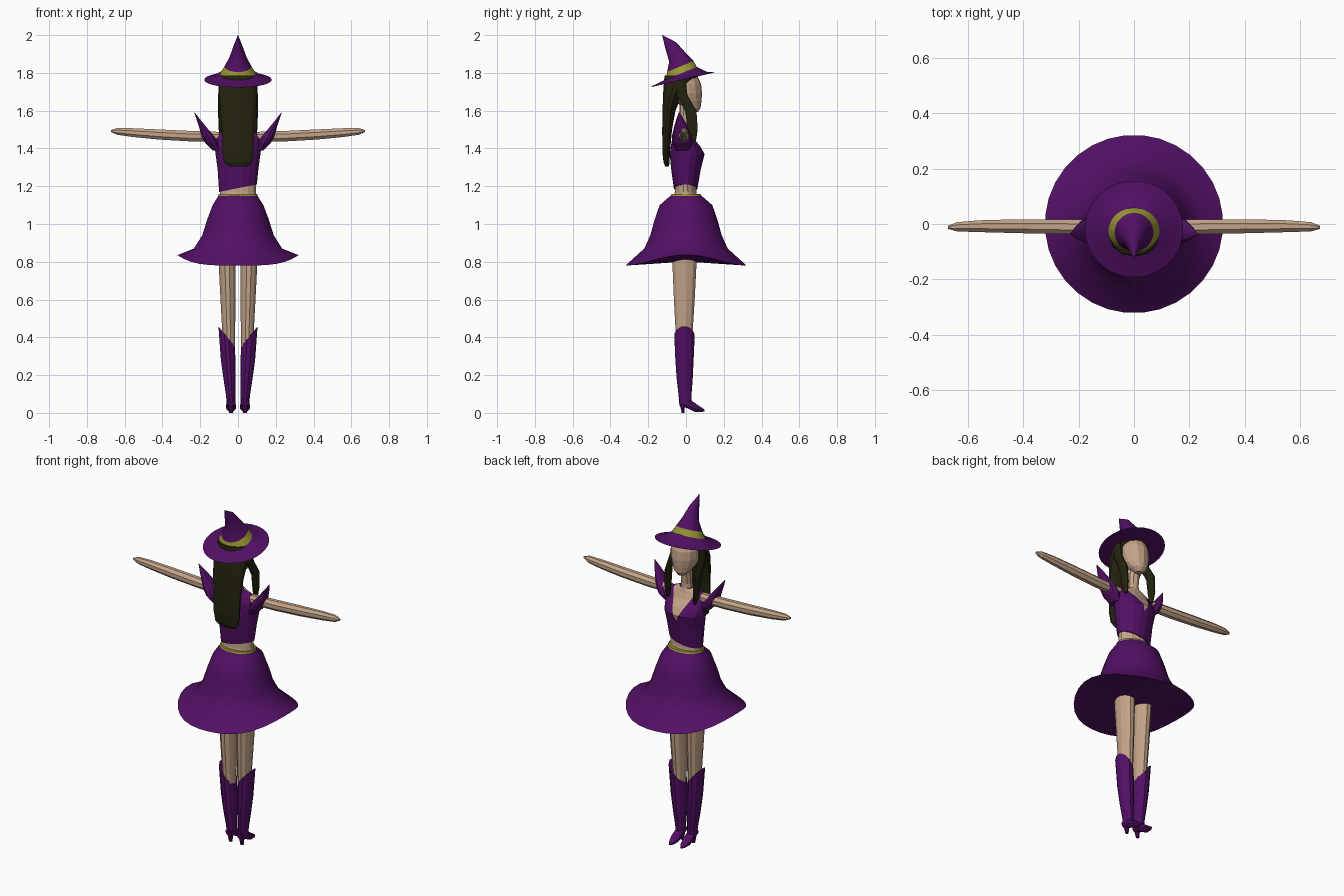
import bpy, bmesh, math
from mathutils import Vector


def material(name, rgb):
    m = bpy.data.materials.new(name)
    m.diffuse_color = (*rgb, 1)
    return m


PURPLE = material("purple cloth", (0.085, 0.005, 0.13))
SKIN = material("skin", (0.55, 0.37, 0.25))
HAIR = material("dark hair", (0.018, 0.017, 0.005))
GOLD = material("gold band", (0.32, 0.31, 0.035))


def loft(name, sections, mats, n=12, axis="z", caps=True, smooth=0, edit=None):
    """Skin ellipses (cx, cy, cz, ra, rb, slope_a, slope_b) along an axis."""
    bm = bmesh.new()
    rings = []
    for s in sections:
        cx, cy, cz, ra, rb = s[:5]
        ka, kb = (tuple(s[5:]) + (0, 0))[:2]
        ring = []
        for i in range(n):
            t = 2 * math.pi * (i + 0.5) / n
            a, b = ra * math.cos(t), rb * math.sin(t)
            off = {"z": (a, b, ka * a + kb * b), "x": (0, a, b), "y": (a, 0, b)}[axis]
            ring.append(bm.verts.new(Vector((cx, cy, cz)) + Vector(off)))
        rings.append(ring)
    for r0, r1 in zip(rings, rings[1:]):
        for i in range(n):
            j = (i + 1) % n
            bm.faces.new((r0[i], r0[j], r1[j], r1[i]))
    if caps:
        bm.faces.new(rings[0])
        bm.faces.new(rings[-1])
    if edit:
        edit(bm, rings)
    bmesh.ops.recalc_face_normals(bm, faces=bm.faces)
    me = bpy.data.meshes.new(name)
    bm.to_mesh(me)
    bm.free()
    for m in mats:
        me.materials.append(m)
    ob = bpy.data.objects.new(name, me)
    bpy.context.collection.objects.link(ob)
    if smooth:
        bpy.ops.object.select_all(action="DESELECT")
        ob.select_set(True)
        bpy.context.view_layer.objects.active = ob
        bpy.ops.object.shade_smooth_by_angle(angle=math.radians(smooth))
    return ob


# Hat: underside, brim, gold band and bent cone share one run of tilted rings
hat = [(0, -0.018, 1.765, 0.178, 0.175, 0, 0.23),
       (0, -0.02, 1.773, 0.14, 0.135, 0, 0.23),
       (0, -0.025, 1.798, 0.092, 0.083, 0, 0.40),
       (0, -0.03, 1.834, 0.070, 0.070, 0, 0.42),
       (0, -0.043, 1.880, 0.046, 0.046, 0, 0.45),
       (0, -0.079, 1.942, 0.023, 0.029, 0, 0.65),
       (0, -0.125, 2.0, 0.001, 0.001)]
loft("hat_underside", [(0, -0.018, 1.763, 0.178, 0.175, 0, 0.23),
                       (0, -0.02, 1.768, 0.1, 0.1, 0, 0.23)], [PURPLE], 32)
loft("hat_brim", hat[:3], [PURPLE], 32, caps=False, smooth=40)
loft("hat_band", hat[2:4], [GOLD], 32, caps=False, smooth=40)
loft("hat_cone", hat[3:], [PURPLE], 32, caps=False, smooth=40)

# Head and neck
loft("head", [(0, 0.042, 1.592, 0.02, 0.02), (0, 0.035, 1.615, 0.045, 0.042),
              (0, 0.01, 1.65, 0.066, 0.072), (0, 0.0, 1.69, 0.078, 0.085),
              (0, -0.005, 1.74, 0.08, 0.085), (0, -0.015, 1.785, 0.07, 0.075)],
     [SKIN], 14)
loft("neck", [(0, -0.012, 1.45, 0.042, 0.035), (0, -0.008, 1.53, 0.032, 0.03),
              (0, 0.0, 1.64, 0.034, 0.034)], [SKIN], 10)

# Hair: cap with long back fall, and a thin lock at each side
loft("back_hair", [(0, -0.022, 1.785, 0.095, 0.092), (0, -0.045, 1.745, 0.103, 0.072),
                   (0, -0.072, 1.68, 0.104, 0.05), (0, -0.09, 1.6, 0.096, 0.034),
                   (0, -0.1, 1.5, 0.088, 0.026), (0, -0.105, 1.38, 0.084, 0.02),
                   (0, -0.103, 1.325, 0.075, 0.016), (0, -0.1, 1.305, 0.05, 0.01)],
     [HAIR], 14)
for side, s in (("left", -1), ("right", 1)):
    loft(side + "_hair_lock", [(s * 0.085, -0.035, 1.775, 0.018, 0.035),
                               (s * 0.092, -0.02, 1.68, 0.014, 0.03),
                               (s * 0.095, 0.025, 1.60, 0.012, 0.033),
                               (s * 0.092, 0.036, 1.50, 0.011, 0.028),
                               (s * 0.088, 0.04, 1.44, 0.006, 0.014)], [HAIR], 8)


# Bodice, with a V neckline cut in and coloured as skin
def neckline(bm, rings):
    for s in (-1, 1):
        bmesh.ops.bisect_plane(bm, geom=bm.verts[:] + bm.edges[:] + bm.faces[:],
                               plane_co=(0, 0, 1.335), plane_no=(2.1 * s, 0, -1))
    for f in bm.faces:
        c = f.calc_center_median()
        if c.y > -0.01 and c.z > 1.335 + 2.1 * abs(c.x):
            f.material_index = 1


loft("bodice", [(0, -0.002, 1.19, 0.102, 0.063, 0.2, 0), (0, 0, 1.29, 0.11, 0.08),
                (0, 0.006, 1.37, 0.121, 0.094), (0, -0.002, 1.41, 0.126, 0.08),
                (0, -0.015, 1.45, 0.125, 0.06), (0, -0.016, 1.48, 0.105, 0.046),
                (0, -0.014, 1.505, 0.045, 0.036)], [PURPLE, SKIN], 16, edit=neckline)
loft("waist", [(0, -0.002, 1.12, 0.1, 0.068), (0, -0.002, 1.17, 0.097, 0.058),
               (0, -0.002, 1.23, 0.097, 0.056)], [SKIN], 16)


# Flared skirt: hem lifts towards the sides, underside closed
def hem(bm, rings):
    for v in rings[-1]:
        v.co.z += 0.055 * (abs(v.co.x) / 0.32) ** 4
    big = [f for f in bm.faces if len(f.verts) > 4 and f.calc_center_median().z < 1]
    bmesh.ops.poke(bm, faces=big)


loft("skirt", [(0, 0, 1.155, 0.1, 0.076), (0, 0, 1.10, 0.135, 0.14),
               (0, 0, 1.02, 0.165, 0.168), (0, 0, 0.94, 0.19, 0.19),
               (0, 0, 0.87, 0.235, 0.222), (0, 0, 0.78, 0.322, 0.322)],
     [PURPLE], 32, smooth=35, edit=hem)
loft("belt", [(0, 0, 1.148, 0.105, 0.083), (0, 0, 1.158, 0.103, 0.078)], [GOLD], 32)

# Limbs, sleeves and boots, mirrored by sign
for side, s in (("left", -1), ("right", 1)):
    loft(side + "_arm", [(s * 0.10, -0.012, 1.462, 0.028, 0.028),
                         (s * 0.25, -0.01, 1.465, 0.029, 0.03),
                         (s * 0.42, -0.008, 1.474, 0.027, 0.029),
                         (s * 0.56, -0.008, 1.484, 0.023, 0.025),
                         (s * 0.64, -0.01, 1.49, 0.018, 0.019),
                         (s * 0.672, -0.012, 1.492, 0.006, 0.006)], [SKIN], 8, axis="x")
    loft(side + "_pointed_sleeve", [(s * 0.115, -0.02, 1.39, 0.02, 0.035),
                                    (s * 0.14, -0.02, 1.43, 0.036, 0.054),
                                    (s * 0.16, -0.022, 1.465, 0.034, 0.053),
                                    (s * 0.185, -0.026, 1.51, 0.021, 0.038),
                                    (s * 0.208, -0.031, 1.55, 0.011, 0.022),
                                    (s * 0.23, -0.036, 1.59, 0.001, 0.002)], [PURPLE], 10)
    loft(side + "_leg", [(s * 0.059, -0.008, 0.83, 0.047, 0.068),
                         (s * 0.053, -0.009, 0.60, 0.041, 0.057),
                         (s * 0.049, -0.01, 0.42, 0.035, 0.046),
                         (s * 0.046, -0.01, 0.28, 0.03, 0.04)], [SKIN], 12)
    loft(side + "_boot_shaft", [(s * 0.06, -0.008, 0.405, 0.045, 0.055, s * 1.2, 0),
                                (s * 0.052, -0.008, 0.28, 0.04, 0.05),
                                (s * 0.045, -0.007, 0.18, 0.033, 0.044),
                                (s * 0.038, -0.005, 0.09, 0.026, 0.035),
                                (s * 0.037, -0.004, 0.05, 0.024, 0.034)], [PURPLE], 12)
    loft(side + "_boot_foot", [(s * 0.037, -0.035, 0.06, 0.02, 0.022),
                               (s * 0.037, 0.01, 0.052, 0.025, 0.028),
                               (s * 0.037, 0.045, 0.03, 0.027, 0.024),
                               (s * 0.037, 0.075, 0.019, 0.02, 0.014),
                               (s * 0.037, 0.097, 0.013, 0.007, 0.006)],
         [PURPLE], 10, axis="y")
    loft(side + "_boot_heel", [(s * 0.037, -0.022, 0.07, 0.02, 0.018),
                               (s * 0.037, -0.015, 0.0, 0.01, 0.008)], [PURPLE], 8)
